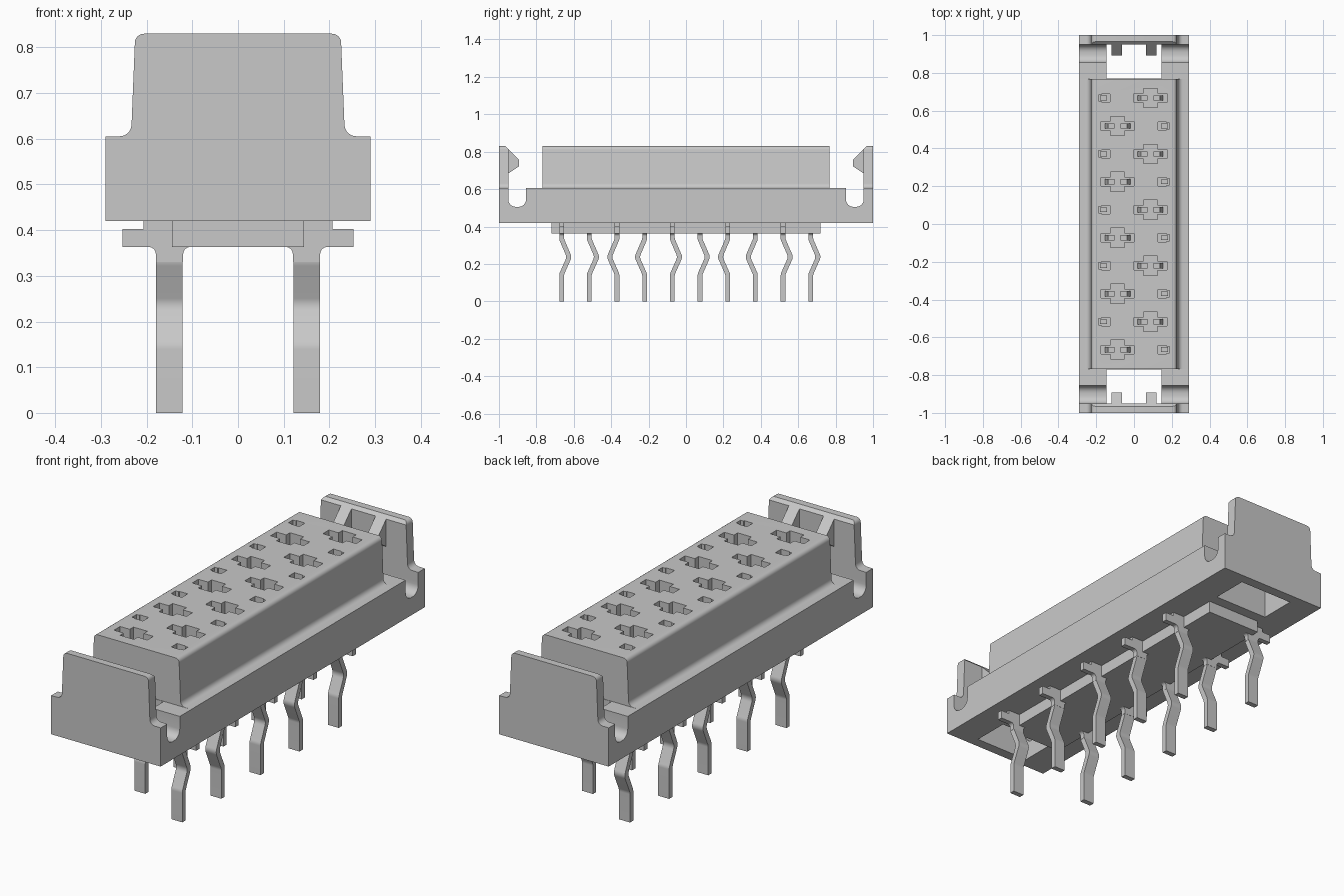
import bpy, bmesh, math
from mathutils import Vector

old = bpy.data.objects.get("Cube")
if old:
    bpy.data.objects.remove(old, do_unlink=True)

grey = bpy.data.materials.new("plain grey")
grey.use_nodes = True
grey.diffuse_color = (0.58, 0.58, 0.58, 1)
grey.node_tree.nodes["Principled BSDF"].inputs["Base Color"].default_value = (0.58, 0.58, 0.58, 1)


def rounded(points, steps=6):
    """Outline from (u, v) or (u, v, radius) corners."""
    out = []
    for i, p in enumerate(points):
        c = Vector(p[:2])
        if len(p) == 2:
            out.append(c)
            continue
        d0 = (Vector(points[i - 1][:2]) - c).normalized()
        d1 = (Vector(points[(i + 1) % len(points)][:2]) - c).normalized()
        half = d0.angle(d1) / 2
        centre = c + (d0 + d1).normalized() * (p[2] / math.sin(half))
        reach = p[2] / math.tan(half)
        a, b = c + d0 * reach - centre, c + d1 * reach - centre
        turn = a.angle(b)
        for k in range(steps + 1):
            t = k / steps
            out.append(centre + (a * math.sin((1 - t) * turn) + b * math.sin(t * turn)) / math.sin(turn))
    return out


PLACE = {"x": lambda u, v, w: (w, u, v),
         "y": lambda u, v, w: (u, w, v),
         "z": lambda u, v, w: (u, v, w)}


def prism(axis, outline, lo, hi):
    return axis, rounded(outline), lo, hi


def rect(x0, x1, y0, y1):
    return [(x0, y0), (x1, y0), (x1, y1), (x0, y1)]


def build(name, prisms):
    bm = bmesh.new()
    for axis, outline, lo, hi in prisms:
        rings = [[bm.verts.new(PLACE[axis](p[0], p[1], w)) for p in outline] for w in (lo, hi)]
        bm.faces.new(rings[0])
        bm.faces.new(rings[1][::-1])
        for i in range(len(outline)):
            bm.faces.new((rings[0][i - 1], rings[0][i], rings[1][i], rings[1][i - 1]))
    bmesh.ops.recalc_face_normals(bm, faces=bm.faces[:])
    mesh = bpy.data.meshes.new(name)
    bm.to_mesh(mesh)
    bm.free()
    mesh.materials.append(grey)
    obj = bpy.data.objects.new(name, mesh)
    bpy.context.collection.objects.link(obj)
    return obj


def activate(obj):
    bpy.ops.object.select_all(action="DESELECT")
    obj.select_set(True)
    bpy.context.view_layer.objects.active = obj


def cut(obj, prisms):
    cutter = build("cutter", prisms)
    cutter.hide_render = True
    mod = obj.modifiers.new("cut", "BOOLEAN")
    mod.operation, mod.solver, mod.object = "DIFFERENCE", "EXACT", cutter
    activate(obj)
    bpy.ops.object.modifier_apply(modifier=mod.name)
    bpy.data.objects.remove(cutter, do_unlink=True)


def smooth(obj):
    activate(obj)
    bpy.ops.object.shade_smooth_by_angle(angle=math.radians(32))


def mirrored(half):
    """Close a right-hand outline with its mirror image."""
    return half + [(-p[0], *p[1:]) for p in reversed(half)]


BOTTOM, DECK, TOP = 0.42, 0.605, 0.83
contacts = [(-0.665 + 0.148 * i, 1 if i % 2 else -1, 1 if i // 2 % 2 == 0 else -1) for i in range(10)]

# Base with a U-shaped flex slot at each end and a through window
base_half = [(0.955, BOTTOM), (0.955, 0.56), (0.95, 0.56), (0.95, 0.505, 0.04),
             (0.855, 0.505, 0.04), (0.855, DECK)]
base = build("base", [prism("x", mirrored(base_half), -0.29, 0.29)])
cut(base, [prism("z", rect(-0.145, 0.145, *sorted((s * 0.77, s * 1.0))), 0.3, 0.7) for s in (-1, 1)])
smooth(base)

# Raised socket block with rounded shoulders
shoulder = [(0.29, DECK), (0.234, DECK + 0.001, 0.026), (0.225, TOP, 0.02)]
block = build("socket_block", [prism("y", mirrored(shoulder), -0.768, 0.768)])
pockets = []
for y, side, bend in contacts:
    cx = side * 0.087
    quarter = [(0.088, 0.023), (0.037, 0.023), (0.037, 0.051)]
    upper = quarter + [(-u, v) for u, v in reversed(quarter)]
    cross = upper + [(-u, -v) for u, v in upper]
    pockets.append(prism("z", [(cx + u, y + v) for u, v in cross], 0.71, 0.9))
    slot = [(0.127, 0.022), (0.172, 0.022), (0.172, 0.017), (0.188, 0.017)]
    slot += [(u, -v) for u, v in reversed(slot)]
    pockets.append(prism("z", [(-side * u, y + v) for u, v in slot], 0.74, 0.9))
cut(block, pockets)
smooth(block)

# Latch walls with chamfered lip and two barbs
for s, label in ((-1, "front"), (1, "back")):
    outline = [(0.29, BOTTOM)] + shoulder
    wall = build(label + "_latch_wall", [prism("y", mirrored(outline), *sorted((s * 0.95, s * 1.0)))])
    cut(wall, [prism("x", [(s * 0.94, 0.805), (s * 0.94, 0.85), (s * 0.985, 0.85)], -0.4, 0.4)])
    smooth(wall)
    barb = [(0.955, 0.82), (0.892, 0.757), (0.892, 0.722), (0.955, 0.68)]
    build(label + "_latch_barbs", [prism("x", [(s * y, z) for y, z in barb], x - 0.028, x + 0.028)
                                   for x in (-0.092, 0.092)])

# Contact carrier strip below the base
build("carrier_strip", [prism("z", rect(-0.145, 0.145, -0.718, 0.718), 0.363, BOTTOM)])

# Contacts: shouldered head, kinked leg, tip in the slot and spring pair in the socket
head = [(0.1, 0.363), (0.12, 0.363, 0.015), (0.12, 0.33), (0.18, 0.33), (0.18, 0.363, 0.015),
        (0.253, 0.363), (0.253, 0.403), (0.207, 0.403), (0.207, BOTTOM), (0.1, BOTTOM)]


def leg_edge(o):
    """One edge of the kinked leg, offset sideways by o."""
    return [(o, 0.355), (o, 0.332 + 0.22 * o, 0.04), (0.041 + 1.1 * o, 0.237, 0.035),
            (o, 0.145 - 0.22 * o, 0.04), (o, 0)]


for number, (y, side, bend) in enumerate(contacts):
    leg = [(y + bend * p[0], *p[1:]) for p in leg_edge(-0.0125) + leg_edge(0.0125)[::-1]]
    pin = build(f"pin_{number + 1}", [
        prism("y", [(-side * p[0], *p[1:]) for p in head], y - 0.0125, y + 0.0125),
        prism("x", leg, -side * 0.15 - 0.029, -side * 0.15 + 0.029)])
    smooth(pin)
    cx = side * 0.087
    springs = [prism("y", [(cx + m * 0.016, 0.7), (cx + m * 0.016, 0.79), (cx + m * 0.05, 0.79),
                           (cx + m * 0.07, 0.7)], y - 0.014, y + 0.014) for m in (-1, 1)]
    tip = prism("z", rect(-side * 0.162 - 0.018, -side * 0.162 + 0.018, y - 0.0125, y + 0.0125), 0.73, 0.79)
    build(f"spring_{number + 1}", springs + [tip])
